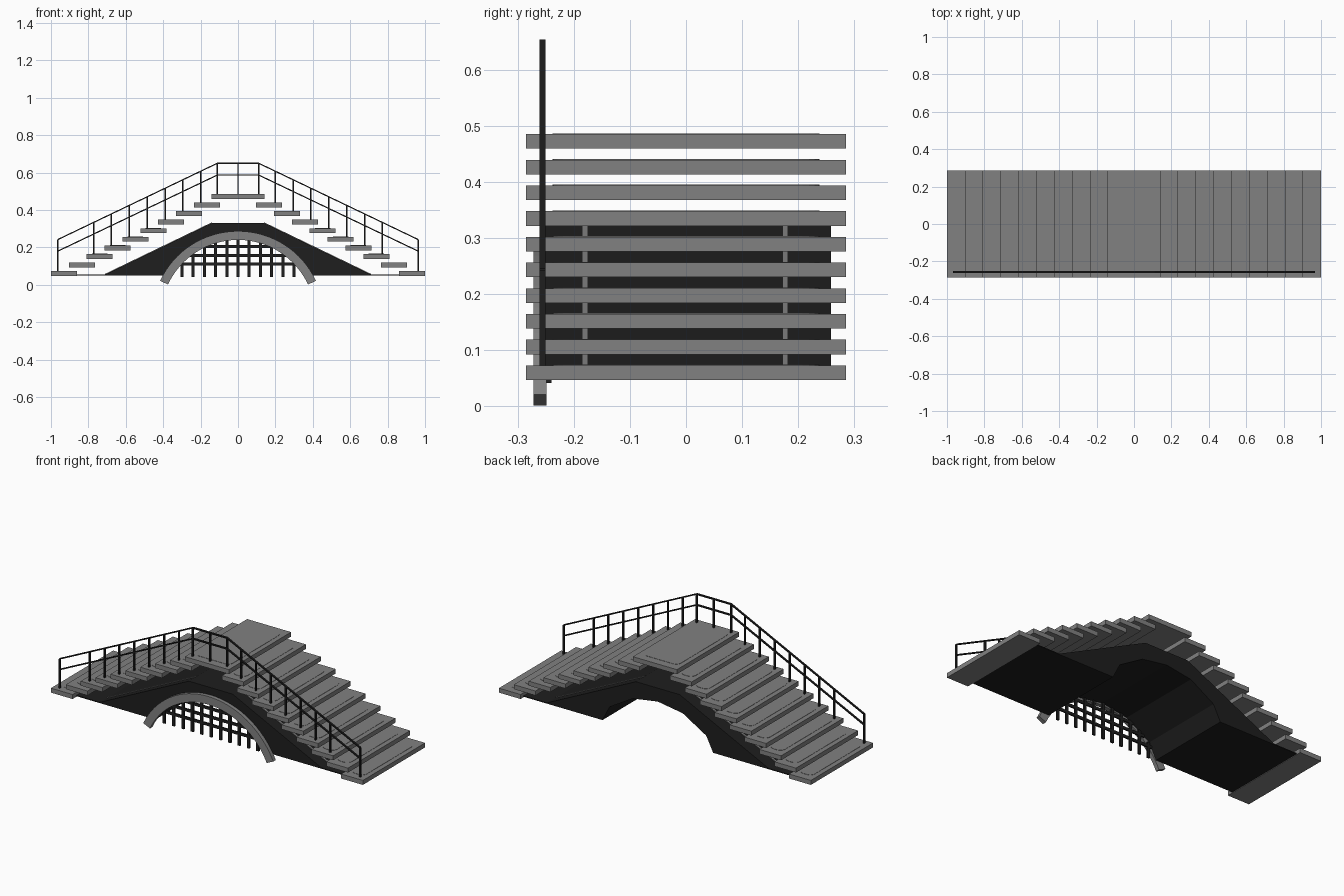
import bpy, bmesh, math
from mathutils import Vector

if "Cube" in bpy.data.objects:
    bpy.data.objects.remove(bpy.data.objects["Cube"])


def material(name, value):
    m = bpy.data.materials.new(name)
    m.use_nodes = True
    colour = (value, value, value, 1)
    m.diffuse_color = colour
    m.node_tree.nodes["Principled BSDF"].inputs["Base Color"].default_value = colour
    return m


STONE = material("grey stone", 0.22)
BLACK = material("black iron", 0.013)


def finish(name, bm, mat):
    bmesh.ops.recalc_face_normals(bm, faces=bm.faces)
    mesh = bpy.data.meshes.new(name)
    bm.to_mesh(mesh)
    bm.free()
    mesh.materials.append(mat)
    obj = bpy.data.objects.new(name, mesh)
    bpy.context.collection.objects.link(obj)
    return obj


def add_prism(bm, points, direction):
    """Close a planar loop and extrude it along a vector."""
    face = bm.faces.new([bm.verts.new(p) for p in points])
    new = bmesh.ops.extrude_face_region(bm, geom=[face])["geom"]
    verts = [v for v in new if isinstance(v, bmesh.types.BMVert)]
    bmesh.ops.translate(bm, verts=verts, vec=direction)


def add_box(bm, x0, x1, y0, y1, z0, z1):
    add_prism(bm, [(x0, y0, z0), (x1, y0, z0), (x1, y1, z0), (x0, y1, z0)], (0, 0, z1 - z0))


def side_prism(bm, profile, y0, y1):
    add_prism(bm, [(x, y0, z) for x, z in profile], (0, y1 - y0, 0))


def mirrored(half):
    """Complete an x-z profile that runs from left to the middle."""
    return half + [(-x, z) for x, z in reversed(half) if x]


# Treads: stacked slabs, each with a thin rounded pad on top
WIDTH, GOING, RISE, THICK = 0.139, 0.0955, 0.0458, 0.026
HALF_Y, BASE = 0.285, 0.047


def add_tread(name, x0, x1, z):
    bm = bmesh.new()
    add_box(bm, x0, x1, -HALF_Y, HALF_Y, z, z + THICK)
    cx, hx, hy, r = (x0 + x1) / 2, (x1 - x0) / 2 - 0.028, 0.238, 0.03
    loop = []
    for i, (sx, sy) in enumerate([(1, 1), (-1, 1), (-1, -1), (1, -1)]):
        for j in range(5):
            a = math.radians(90 * i + 22.5 * j)
            loop.append((cx + sx * (hx - r) + r * math.cos(a),
                         sy * (hy - r) + r * math.sin(a), z + THICK))
    add_prism(bm, loop, (0, 0, 0.0015))
    finish(name, bm, STONE)


for k in range(9):
    x0, z = -1 + GOING * k, BASE + RISE * k
    add_tread(f"right_tread_{k + 1}", x0, x0 + WIDTH, z)
    add_tread(f"left_tread_{k + 1}", -x0 - WIDTH, -x0, z)
add_tread("top_landing", -0.141, 0.141, BASE + RISE * 9)

# Body: sloped block with a faceted arch passage
outline = mirrored([(-0.9, 0.05), (-0.9, 0.055), (-0.71, 0.055), (-0.14, 0.33)])
arch = mirrored([(-0.355, 0.05), (-0.31, 0.138), (-0.16, 0.227), (0, 0.252)])
bm = bmesh.new()
side_prism(bm, outline + arch[::-1], -0.25, 0.258)
finish("bridge_body", bm, BLACK)

# Narrow strips lying on both slopes
bm = bmesh.new()
for s in (-1, 1):
    for y in (-0.18, 0.177):
        strip = [(-0.71, 0.055), (-0.14, 0.33), (-0.14, 0.334), (-0.71, 0.059)]
        side_prism(bm, [(s * x, z) for x, z in strip], y - 0.005, y + 0.005)
finish("slope_strips", bm, STONE)

# Arch ring on the front
R_OUT, R_IN, CENTRE, SPREAD, SEGMENTS = 0.46, 0.413, -0.173, 65, 32


def arc(radius):
    angles = [math.radians(SPREAD * (2 * i / SEGMENTS - 1)) for i in range(SEGMENTS + 1)]
    return [(radius * math.sin(a), CENTRE + radius * math.cos(a)) for a in angles]


bm = bmesh.new()
side_prism(bm, arc(R_OUT) + arc(R_IN)[::-1], -0.272, -0.249)
finish("arch_ring", bm, STONE)

# Grille: bars trimmed to the ring
REACH = R_IN + 0.015
bm = bmesh.new()
for i in range(-5, 6):
    x = 0.06 * i
    top = CENTRE + math.sqrt(REACH ** 2 - x ** 2)
    add_box(bm, x - 0.008, x + 0.008, -0.25, -0.24, 0.042, top)
for z in (0.11, 0.157, 0.205):
    x = math.sqrt(REACH ** 2 - (z - CENTRE) ** 2)
    add_box(bm, -x, x, -0.249, -0.241, z - 0.008, z + 0.008)
finish("arch_grille", bm, BLACK)

# Railing: handrail, middle rail and posts
RAIL_Y, RAIL_R = -0.256, 0.0055
END_X, KNEE_X = 0.963, 0.11


def rail_height(x, low, high):
    t = (END_X - abs(x)) / (END_X - KNEE_X)
    return low + (high - low) * min(t, 1)


def add_rail(name, low, high):
    bm = bmesh.new()
    h = 0.0035
    upper = mirrored([(-END_X, low + h), (-KNEE_X, high + h)])
    lower = mirrored([(-END_X, low - h), (-KNEE_X, high - h)])
    side_prism(bm, upper + lower[::-1], RAIL_Y - RAIL_R, RAIL_Y + RAIL_R)
    finish(name, bm, BLACK)


add_rail("handrail", 0.242, 0.65)
add_rail("middle_rail", 0.18, 0.587)

bm = bmesh.new()
posts = [(-END_X + GOING * k, BASE + RISE * k) for k in (0, 2, 3, 4, 5, 6, 7, 8)]
posts.append((-KNEE_X, BASE + RISE * 9))
posts = mirrored(posts) + [(0, BASE + RISE * 9)]
for x, z in posts:
    add_box(bm, x - 0.004, x + 0.004, RAIL_Y - RAIL_R, RAIL_Y + RAIL_R,
            z + THICK - 0.005, rail_height(x, 0.242, 0.65))
finish("railing_posts", bm, BLACK)
